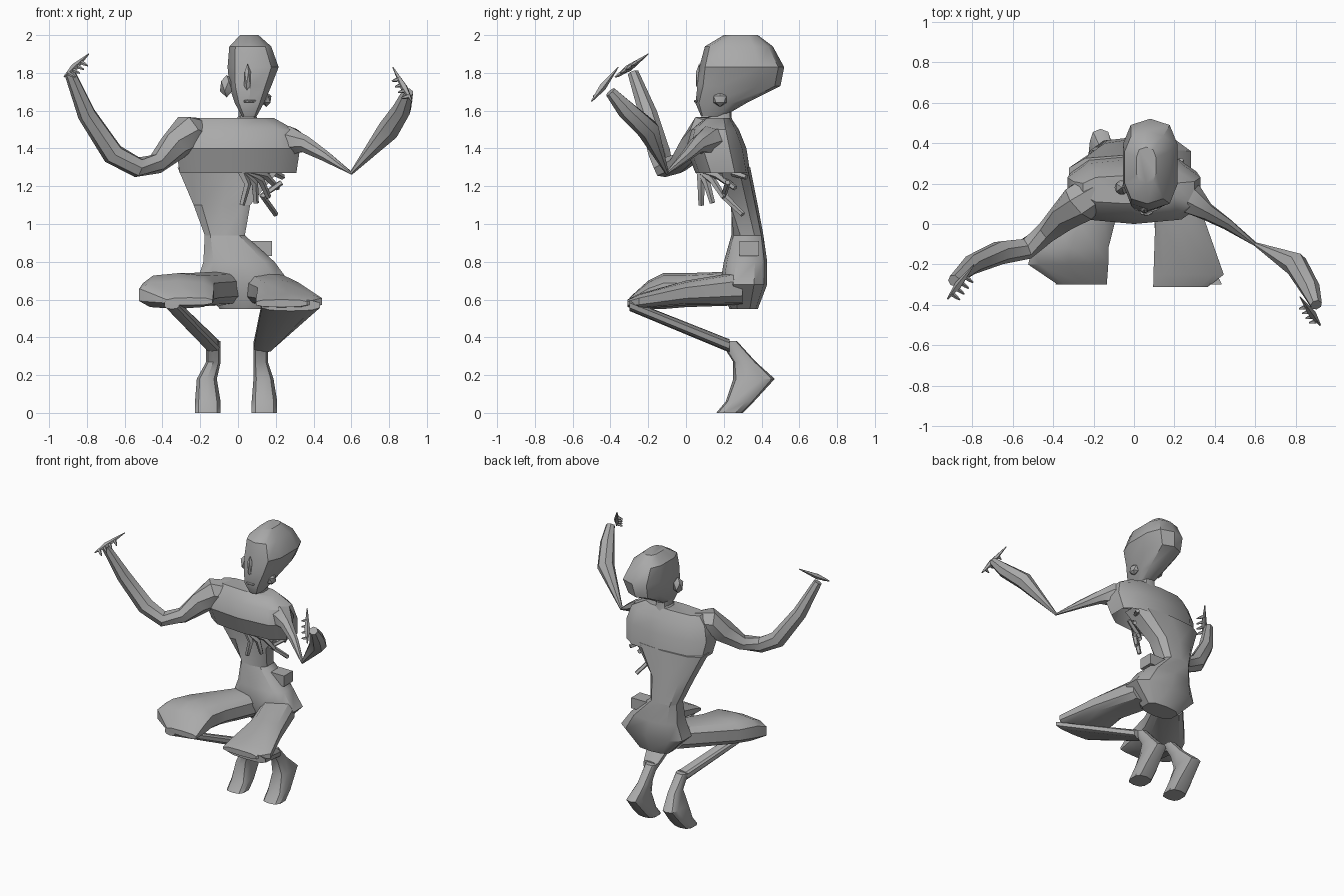
import bpy, bmesh
from math import sin, cos, tau, radians, copysign
from mathutils import Vector, Matrix

old = bpy.data.objects.get("Cube")
if old:
    bpy.data.objects.remove(old)

grey = bpy.data.materials.new("plain grey")
grey.use_nodes = True
grey.diffuse_color = (.4, .4, .4, 1)
shader = grey.node_tree.nodes["Principled BSDF"]
shader.inputs["Base Color"].default_value = grey.diffuse_color


def finish(name, bm):
    """Turn a bmesh into a shaded object."""
    bmesh.ops.recalc_face_normals(bm, faces=bm.faces)
    mesh = bpy.data.meshes.new(name)
    bm.to_mesh(mesh)
    bm.free()
    mesh.materials.append(grey)
    part = bpy.data.objects.new(name, mesh)
    bpy.context.collection.objects.link(part)
    bpy.ops.object.select_all(action='DESELECT')
    part.select_set(True)
    bpy.context.view_layer.objects.active = part
    bpy.ops.object.shade_smooth_by_angle(angle=radians(35))


def skin(name, *rings):
    """Bridge rings of points in order and cap both ends."""
    bm = bmesh.new()
    loops = [[bm.verts.new(point) for point in ring] for ring in rings]
    for lower, upper in zip(loops, loops[1:]):
        for i in range(len(lower)):
            bm.faces.new((lower[i - 1], lower[i], upper[i], upper[i - 1]))
    bm.faces.new(loops[0])
    bm.faces.new(loops[-1])
    finish(name, bm)


def ring(x, y, z, sides=10, squareness=.7):
    """Rounded box outline; the axis given as one number is the flat one."""
    points = []
    for i in range(sides):
        angle = tau * (i + .5) / sides
        waves = [copysign(abs(w) ** squareness, w) for w in (cos(angle), sin(angle))]
        point = []
        for span in (x, y, z):
            if isinstance(span, tuple):
                low, high = span
                point.append((low + high + waves.pop(0) * (high - low)) / 2)
            else:
                point.append(span)
        points.append(point)
    return points


def dent(points, depth):
    """Press the front of a level ring inwards, most in the middle."""
    xs, ys, _ = zip(*points)
    middle, half = (min(xs) + max(xs)) / 2, (max(xs) - min(xs)) / 2
    front = (min(ys) + max(ys)) / 2
    for point in points:
        if point[1] < front:
            point[1] += depth * (1 - ((point[0] - middle) / half) ** 2)
    return points


def limb(name, joints, radii, sides=7):
    """Tube through the joints, with a radius at each."""
    joints = [Vector(joint) for joint in joints]
    rings = []
    for k, (joint, radius) in enumerate(zip(joints, radii)):
        before, after = joints[max(k - 1, 0)], joints[min(k + 1, len(joints) - 1)]
        along = (after - before).normalized()
        side = along.cross(Vector((0, 1, .2))).normalized()
        up = side.cross(along)
        rings.append([joint + radius * (cos(tau * i / sides) * side
                                        + sin(tau * i / sides) * up)
                      for i in range(sides)])
    skin(name, *rings)


def lump(name, place, size):
    """Faceted ellipsoid for small features."""
    bm = bmesh.new()
    shape = Matrix.Translation(place) @ Matrix.Diagonal((*size, 1))
    bmesh.ops.create_icosphere(bm, subdivisions=1, radius=1, matrix=shape)
    finish(name, bm)


# Trunk: chest hollow from below, over a sunken belly and narrow waist
waist = ring(x=(-.18, .04), y=(.24, .41), z=.94)
skin("chest",
     ring(x=(-.25, .25), y=(.06, .28), z=1.42),
     ring(x=(-.32, .32), y=(.05, .34), z=1.27),
     ring(x=(-.34, .34), y=(0, .32), z=1.4),
     ring(x=(-.31, .31), y=(.03, .28), z=1.5),
     ring(x=(-.26, .2), y=(.1, .24), z=1.56))
skin("belly", waist,
     dent(ring(x=(-.24, .07), y=(.18, .38), z=1.1), .1),
     dent(ring(x=(-.33, .24), y=(.12, .34), z=1.3), .14))
skin("pelvis",
     ring(x=(-.1, .16), y=(.23, .38), z=.55),
     ring(x=(-.23, .29), y=(.18, .43), z=.68),
     ring(x=(-.19, .2), y=(.2, .43), z=.8), waist)
skin("hip_flap",
     ring(x=.02, y=(.27, .4), z=(.82, .92), sides=4),
     ring(x=.18, y=(.27, .4), z=(.82, .92), sides=4))
skin("neck",
     ring(x=(-.06, .12), y=(.1, .26), z=1.5),
     ring(x=(0, .1), y=(.12, .24), z=1.57),
     ring(x=(0, .1), y=(.12, .24), z=1.65))

# Head with a long skull sweeping back
skin("head",
     ring(x=(.02, .1), y=(.08, .2), z=1.57),
     ring(x=(-.02, .14), y=(.05, .32), z=1.64),
     ring(x=(-.05, .18), y=(.06, .5), z=1.73),
     ring(x=(-.06, .22), y=(.07, .52), z=1.83),
     ring(x=(-.05, .18), y=(.1, .46), z=1.94),
     ring(x=(.01, .11), y=(.2, .38), z=2))
lump("nose", (.05, .07, 1.77), (.02, .02, .08))
lump("lips", (.06, .06, 1.65), (.04, .02, .01))
lump("right_ear", (-.06, .18, 1.73), (.04, .04, .06))
lump("left_ear", (.15, .18, 1.66), (.03, .04, .04))

# Arms: slack upper arms, thicker forearms raised to each side
limb("right_arm",
     [(-.18, .18, 1.47), (-.27, .1, 1.48), (-.34, .04, 1.41), (-.43, -.04, 1.32),
      (-.53, -.12, 1.3), (-.66, -.14, 1.37), (-.8, -.2, 1.58), (-.89, -.28, 1.8)],
     [.09, .1, .08, .055, .055, .06, .05, .03])
limb("left_arm",
     [(.18, .19, 1.43), (.28, .12, 1.44), (.36, .06, 1.42), (.46, 0, 1.36),
      (.6, -.1, 1.27), (.8, -.2, 1.5), (.87, -.32, 1.61), (.9, -.4, 1.7)],
     [.09, .08, .045, .03, .01, .06, .05, .03])


def hand(side, heel, tip, curl):
    """Blade-like palm with short curled fingers along it."""
    heel, tip, curl = Vector(heel), Vector(tip), Vector(curl)
    limb(side + "_palm", [heel, heel.lerp(tip, .4), tip], [.004, .02, .003], sides=5)
    for k in range(4):
        root = heel.lerp(tip, .15 + k / 6)
        limb(f"{side}_finger_{k + 1}", [root, root + curl / 2, root + curl],
             [.012, .01, .004], sides=5)


hand("right", (-.92, -.37, 1.78), (-.79, -.2, 1.9), (.04, -.03, -.02))
hand("left", (.92, -.5, 1.65), (.82, -.36, 1.83), (-.04, -.01, -.01))

# Loose rib strands fanning out below the chest
breastbone = Vector((.02, .08, 1.28))
for k in range(5):
    swing = radians(20 * k)
    reach = Vector((.22 * sin(swing), .06 * k, -.18 * cos(swing)))
    sag = Vector((.03, 0, .02))
    limb(f"rib_strand_{k + 1}",
         [breastbone, breastbone + reach / 2 + sag, breastbone + reach],
         [.025, .02, .015], sides=5)
limb("rib_link", [(.23, .22, 1.22), (.13, .2, 1.15), (.2, .3, 1.05)],
     [.015, .02, .015], sides=5)

# Thighs, broad and flattened towards the knees
skin("right_thigh",
     ring(x=(-.38, -.13), y=-.3, z=(.57, .61)),
     ring(x=(-.53, -.12), y=-.2, z=(.55, .7)),
     ring(x=(-.51, -.12), y=-.12, z=(.55, .74)),
     ring(x=(-.45, -.09), y=0, z=(.56, .74)),
     ring(x=(-.18, .05), y=.3, z=(.57, .75)))
skin("left_thigh",
     ring(x=(.09, .37), y=-.31, z=(.56, .6)),
     ring(x=(.09, .45), y=-.25, z=(.55, .63)),
     ring(x=(.1, .36), y=0, z=(.57, .7)),
     ring(x=(.02, .26), y=.3, z=(.57, .75)))

# Shins, running back from the knees
skin("right_shin",
     ring(x=(-.39, -.31), y=-.3, z=(.55, .6)),
     ring(x=(-.17, -.09), y=.23, z=(.32, .39)))
skin("left_shin",
     ring(x=(.12, .44), y=-.3, z=(.54, .6)),
     ring(x=(.08, .19), y=.23, z=(.32, .39)))

# Feet, standing on the toes with raised heels
for side, toe, ankle in (("right", -.16, -.13), ("left", .14, .12)):
    sole = (toe - .07, toe + .07)
    heel = (toe - .06, toe + .05)
    shank = (ankle - .04, ankle + .04)
    skin(side + "_foot",
         ring(x=sole, y=(.16, .3), z=0),
         ring(x=sole, y=(.21, .36), z=.06),
         ring(x=heel, y=(.25, .47), z=.18),
         ring(x=shank, y=(.25, .37), z=.27),
         ring(x=shank, y=(.18, .27), z=.38))
